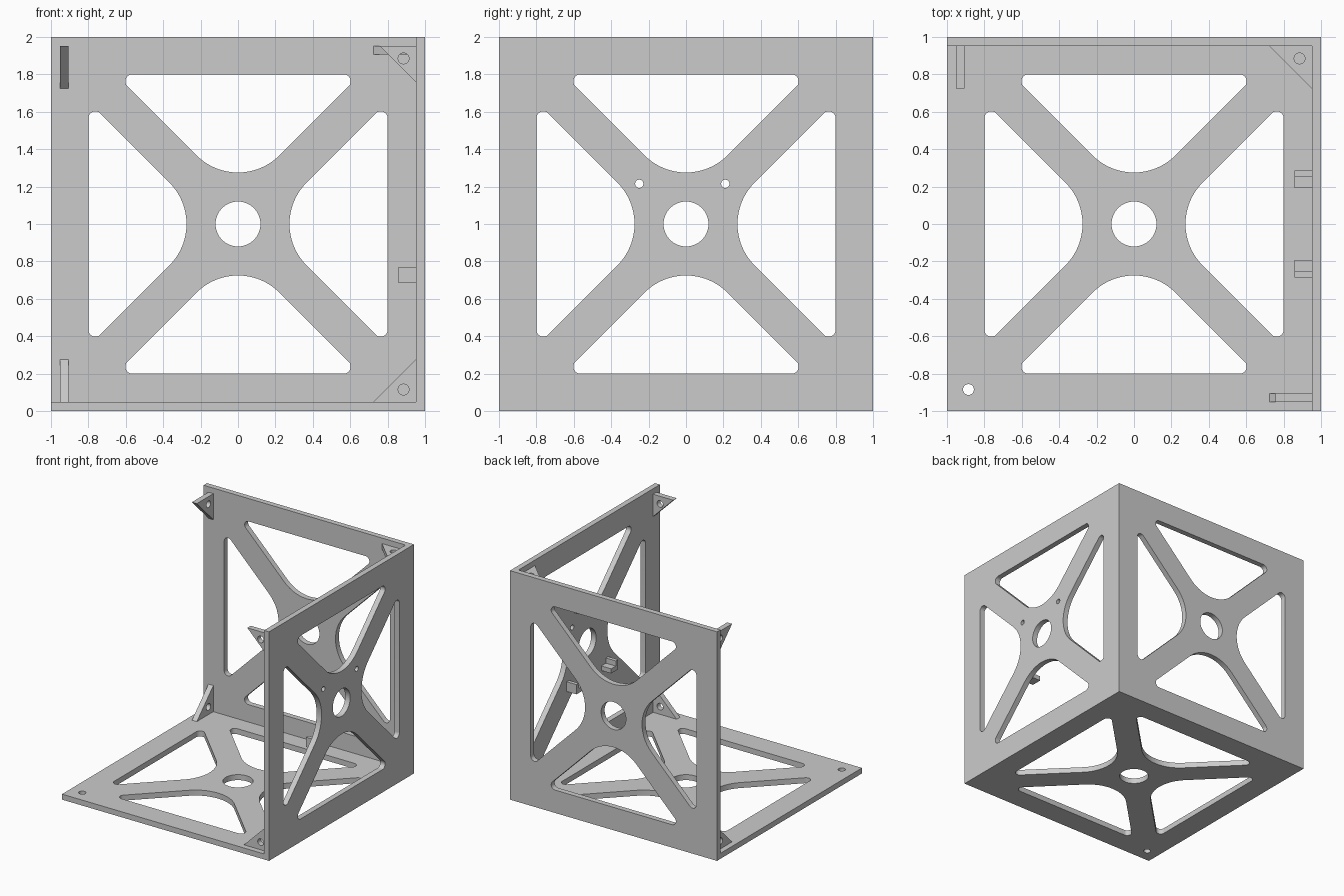
import bpy
import bmesh
import math
from mathutils import Matrix, Vector

cube = bpy.data.objects.get("Cube")
if cube:
    bpy.data.objects.remove(cube, do_unlink=True)

THICK = 0.048
INNER = 1 - THICK

grey = bpy.data.materials.new("light_grey")
grey.use_nodes = True
colour = (0.6, 0.6, 0.6, 1)
grey.diffuse_color = colour
grey.node_tree.nodes["Principled BSDF"].inputs["Base Color"].default_value = colour


def circle(u, v, r, n=48):
    return [(u + r * math.cos(2 * math.pi * i / n),
             v + r * math.sin(2 * math.pi * i / n)) for i in range(n)]


def fillet(corners, radii, steps=14):
    """Round every corner of a polygon with its own radius."""
    out = []
    for i, r in enumerate(radii):
        p = Vector(corners[i])
        a = (Vector(corners[i - 1]) - p).normalized()
        b = (Vector(corners[(i + 1) % len(corners)]) - p).normalized()
        half = a.angle(b) / 2
        centre = p + (a + b).normalized() * (r / math.sin(half))
        start = p + a * (r / math.tan(half)) - centre
        end = p + b * (r / math.tan(half)) - centre
        sweep = start.angle_signed(end)
        for k in range(steps + 1):
            t = -sweep * k / steps
            out.append((centre.x + start.x * math.cos(t) - start.y * math.sin(t),
                        centre.y + start.x * math.sin(t) + start.y * math.cos(t)))
    return out


def plate(name, loops, axes, low, high):
    """Fill nested outlines, extrude them and lay them on the given (u, v, w) axes."""
    curve = bpy.data.curves.new(name, "CURVE")
    curve.dimensions = "2D"
    curve.fill_mode = "BOTH"
    curve.extrude = (high - low) / 2
    for loop in loops:
        spline = curve.splines.new("POLY")
        spline.points.add(len(loop) - 1)
        for point, (u, v) in zip(spline.points, loop):
            point.co = (u, v, 0, 1)
        spline.use_cyclic_u = True
    temp = bpy.data.objects.new(name + "_outline", curve)
    bpy.context.collection.objects.link(temp)
    graph = bpy.context.evaluated_depsgraph_get()
    mesh = bpy.data.meshes.new_from_object(temp.evaluated_get(graph))
    bpy.data.objects.remove(temp, do_unlink=True)
    turn = Matrix([Vector([1 if a == row else 0 for a in axes]) for row in "xyz"])
    bm = bmesh.new()
    bm.from_mesh(mesh)
    bmesh.ops.remove_doubles(bm, verts=bm.verts, dist=0.0001)
    for vert in bm.verts:
        vert.co.z += (low + high) / 2
        vert.co = turn @ vert.co
    bmesh.ops.recalc_face_normals(bm, faces=bm.faces)
    bm.to_mesh(mesh)
    bm.free()
    mesh.materials.clear()
    mesh.materials.append(grey)
    obj = bpy.data.objects.new(name, mesh)
    bpy.context.collection.objects.link(obj)
    bpy.ops.object.select_all(action="DESELECT")
    obj.select_set(True)
    bpy.context.view_layer.objects.active = obj
    bpy.ops.object.shade_smooth_by_angle(angle=math.radians(30))
    return obj


def panel(name, rect, centre_v, axes, low, high, holes=()):
    """Square panel with four rounded windows, a hub hole and extra holes."""
    u0, u1, v0, v1 = rect
    loops = [[(u0, v0), (u1, v0), (u1, v1), (u0, v1)], circle(0, centre_v, 0.12)]
    window = fillet([(0, 0.145), (0.655, 0.8), (-0.655, 0.8)], [0.314, 0.037, 0.037])
    for k in range(4):
        c, s = round(math.cos(k * math.pi / 2)), round(math.sin(k * math.pi / 2))
        loops.append([(c * u - s * v, s * u + c * v + centre_v) for u, v in window])
    plate(name, loops + list(holes), axes, low, high)


def gusset(name, corner, direction, leg, axes, low, high):
    """Triangular corner tab with a screw hole."""
    (u, v), (du, dv) = corner, direction
    inset = 0.067
    plate(name, [[(u, v), (u + du * leg, v), (u, v + dv * leg)],
                 circle(u + du * inset, v + dv * inset, 0.029, 32)], axes, low, high)


# Three panels meeting at one corner
panel("back_panel", (-1, 1, 0, 2), 1, "xzy", INNER, 1)
panel("side_panel", (-1, INNER, 0, 2), 1, "yzx", INNER, 1,
      [circle(-0.25, 1.215, 0.022, 24), circle(0.21, 1.215, 0.022, 24)])
panel("base_panel", (-1, INNER, -1, INNER), 0, "xyz", 0, THICK,
      [circle(-0.885, -0.885, 0.029, 32)])

# Corner tabs
TOP = 2 - THICK
LEG = 0.228
gusset("front_lower_tab", (INNER, THICK), (-1, 1), LEG, "xzy", -INNER, -0.905)
gusset("front_upper_tab", (INNER, TOP), (-1, -1), 0.195, "xzy", -INNER, -0.905)
gusset("back_lower_tab", (INNER, THICK), (-1, 1), LEG, "yzx", -INNER, -0.905)
gusset("back_upper_tab", (INNER, TOP), (-1, -1), LEG, "yzx", -INNER, -0.905)
gusset("top_corner_tab", (INNER, INNER), (-1, -1), LEG, "xyz", 1.907, TOP)

# Pair of L-shaped hooks inside the side panel, lips outward
for name, side in (("back_hook", 1), ("front_hook", -1)):
    profile = [(0.192, 0.685), (0.287, 0.685), (0.287, 0.77),
               (0.255, 0.77), (0.255, 0.725), (0.192, 0.725)]
    plate(name, [[(side * u, v) for u, v in profile]], "yzx", 0.857, INNER)
